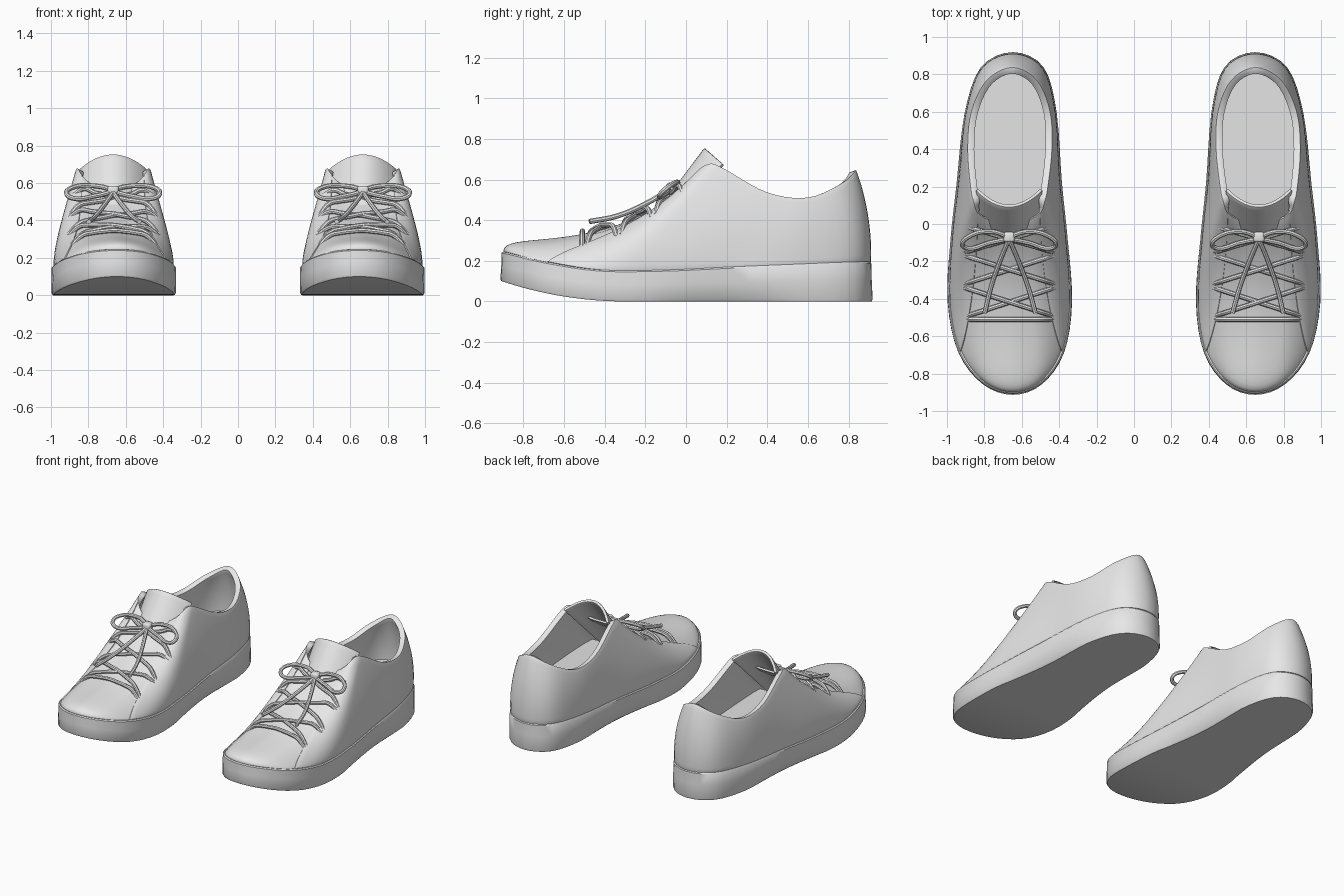
import bpy
import bmesh
from mathutils import Matrix, Vector
from mathutils.bvhtree import BVHTree

if "Cube" in bpy.data.objects:
    bpy.data.objects.remove(bpy.data.objects["Cube"])

grey = bpy.data.materials.new("plain_grey")
grey.use_nodes = True
grey.diffuse_color = (0.8, 0.8, 0.8, 1)
grey.node_tree.nodes["Principled BSDF"].inputs["Base Color"].default_value = (0.8, 0.8, 0.8, 1)

SHOE_X = 0.668
parts = []

# Half loops from toe to heel: sole joint, two bulge handles, and the rim
JOINT = [(0, -.9, .245), (.15, -.845, .232), (.268, -.68, .193), (.315, -.42, .155), (.3, -.1, .155),
         (.268, .22, .17), (.235, .58, .185), (.16, .825, .195), (0, .905, .195)]
LOWER = [(0, -.9, .36), (.13, -.83, .33), (.22, -.56, .29), (.315, -.33, .25), (.305, -.05, .28),
         (.262, .27, .28), (.24, .58, .29), (.163, .835, .32), (0, .912, .33)]
UPPER = [(0, -.4, .21), (.09, -.35, .23), (.17, -.25, .31), (.24, -.08, .45), (.24, .07, .5),
         (.25, .33, .42), (.235, .6, .4), (.155, .815, .46), (0, .885, .51)]
RIM = [(0, .02, .585), (.1, .02, .59), (.165, .06, .64), (.185, .12, .675), (.2, .19, .65),
       (.22, .4, .535), (.205, .6, .51), (.13, .765, .58), (0, .832, .645)]


def mirror(half):
    """Close a half loop by mirroring it in x."""
    pts = [Vector(p) for p in half]
    return pts + [Vector((-p.x, p.y, p.z)) for p in pts[-2:0:-1]]


LOOPS = [mirror(h) for h in (JOINT, LOWER, UPPER, RIM)]
COUNT = len(LOOPS[0])


def along(loop, a):
    """Smooth point on a closed loop at parameter a."""
    i = int(a // 1)
    t = a - i
    p, q, r, s = (loop[(i + k) % COUNT] for k in (-1, 0, 1, 2))
    return q + (r - p) * t / 2 + (p * 2 - q * 5 + r * 4 - s) * t**2 / 2 + (q * 3 - p - r * 3 + s) * t**3 / 2


def skin(a, s):
    """Point on the shoe upper: a goes round the foot, s goes up."""
    b, c, d, r = (along(loop, a) for loop in LOOPS)
    m = 1 - s
    return b * m**3 + c * 3 * m * m * s + d * 3 * m * s * s + r * s**3


def place(p):
    """Slight lean of toe and heel to the inner side."""
    return Vector((p.x + 0.02 * (p.y / 0.9) ** 2, p.y, p.z))


def finish(obj):
    """Apply modifiers, set the material and smooth shading."""
    obj.data.materials.append(grey)
    bpy.ops.object.select_all(action="DESELECT")
    obj.select_set(True)
    bpy.context.view_layer.objects.active = obj
    bpy.ops.object.convert(target="MESH")
    bpy.ops.object.shade_smooth_by_angle(angle=0.7)
    parts.append(bpy.context.object)


def add_mesh(name, verts, faces, thickness=0, offset=-1):
    mesh = bpy.data.meshes.new(name)
    mesh.from_pydata([place(v) for v in verts], [], faces)
    obj = bpy.data.objects.new(name, mesh)
    bpy.context.collection.objects.link(obj)
    if thickness:
        solid = obj.modifiers.new("thickness", "SOLIDIFY")
        solid.thickness, solid.offset = thickness, offset
        bevel = obj.modifiers.new("rounding", "BEVEL")
        bevel.width, bevel.segments, bevel.angle_limit = thickness * 0.3, 2, 0.9
    finish(obj)


def grid(func, nu, nv):
    """Vertices and quads of a sheet over the unit square."""
    verts = [func(i / nu, j / nv) for i in range(nu + 1) for j in range(nv + 1)]
    w = nv + 1
    faces = [(i * w + j, i * w + w + j, i * w + w + j + 1, i * w + j + 1)
             for i in range(nu) for j in range(nv)]
    return verts, faces


# Upper: side quarters overlap the vamp along the lacing edge
add_mesh("quarters", *grid(lambda u, v: skin(2 + 12 * u, v), 60, 14), 0.036, -0.7)
add_mesh("vamp", *grid(lambda u, v: skin(-2.3 + 4.6 * u, v), 24, 18), 0.015)


# Tongue: curved sheet running under the vamp and rising out of the throat
def tongue_point(u, v):
    u = 2 * u - 1
    return Vector((u * (0.13 + 0.05 * v), -0.2 + 0.29 * v + 0.09 * u * u * v,
                   0.37 + 0.385 * v - 0.078 * u**2))


add_mesh("tongue", *grid(tongue_point, 16, 14), 0.02)


# Footbed: raised floor inside the upper
def footbed_point(u, v):
    p = skin(3 + 4.9 * v, 0.33)
    return Vector((p.x * 0.93 * (2 * u - 1), p.y * 0.97, 0.27 + 0.03 * p.y))


add_mesh("footbed", *grid(footbed_point, 8, 24))

# Sole: rings from top edge to ground, capped by strips from side to side
N = 64


def sole_ring(sx, sy, height, waist=0):
    ring = []
    for k in range(N):
        p = along(LOOPS[0], k * COUNT / N)
        pinch = 1 - waist * max(0, 1 - ((p.y - 0.2) / 0.4) ** 2)
        ground = 0.1 * (max(0, -0.3 - p.y) / 0.6) ** 2
        ring.append(Vector((p.x * sx * pinch, p.y * sy, ground + (p.z - ground) * height)))
    return ring


rings = [sole_ring(1.03, 1.0, 1.0), sole_ring(1.05, 1.008, 0.96), sole_ring(1.055, 1.01, 0.55, 0.02),
         sole_ring(1.05, 1.015, 0.06, 0.08), sole_ring(1.03, 1.01, 0, 0.1)]
verts = sum(rings, [])
faces = [(r * N + (k + 1) % N, r * N + k, r * N + N + k, r * N + N + (k + 1) % N)
         for r in range(len(rings) - 1) for k in range(N)]
last = (len(rings) - 1) * N
for k in range(N // 2):
    strip = [k, k + 1, (N - k - 1) % N, (N - k) % N]
    strip = list(dict.fromkeys(strip))
    faces.append(strip)
    faces.append([last + i for i in reversed(strip)])
add_mesh("sole", verts, faces)

# Laces: rest on the upper, found by casting down on it
tree = BVHTree.FromPolygons(*grid(lambda u, v: skin(COUNT * u, v), 96, 20))


def rest(x, y, lift):
    hit = tree.ray_cast(Vector((x, y, 2)), Vector((0, 0, -1)))[0]
    return Vector((x, y, hit.z + lift))


def add_cords(name, paths, radius):
    curve = bpy.data.curves.new(name, "CURVE")
    curve.dimensions = "3D"
    curve.bevel_depth, curve.bevel_resolution = radius, 2
    curve.resolution_u, curve.use_fill_caps = 5, True
    for path in paths:
        spline = curve.splines.new("BEZIER")
        spline.bezier_points.add(len(path) - 1)
        for point, co in zip(spline.bezier_points, path):
            point.co = place(Vector(co))
            point.handle_left_type = point.handle_right_type = "AUTO"
    obj = bpy.data.objects.new(name, curve)
    bpy.context.collection.objects.link(obj)
    finish(obj)


def crossing(start, end, height):
    """One lace between two eyelets, sunk into the upper at both ends."""
    path = []
    for k in range(9):
        t = k / 8
        x, y = (s + (e - s) * t for s, e in zip(start, end))
        path.append(rest(x, y, -0.008 if k in (0, 8) else height))
    return path


eyelets = [(.225, -.51), (.24, -.34), (.235, -.17), (.21, -.02)]
cords = [crossing((-.225, -.51), eyelets[0], 0.015)]
for (x0, y0), (x1, y1) in zip(eyelets, eyelets[1:]):
    cords.append(crossing((-x0, y0 + 0.02), (x1, y1), 0.014))
    cords.append(crossing((x0, y0 + 0.02), (-x1, y1), 0.022))
add_cords("laces", cords, 0.013)

# Bow: a loop and a loose end on each side of the knot
bow = []
for m in (-1, 1):
    bow.append([(0, -.07, .565), (m * .1, -.04, .585), (m * .22, -.07, .575), (m * .25, -.11, .545),
                (m * .22, -.13, .52), (m * .1, -.1, .53), (0, -.08, .555)])
    bow.append([(0, -.08, .55), (m * .05, -.2, .48), (m * .1, -.34, .42), (m * .135, -.475, .393)])
add_cords("bow", bow, 0.013)

bm = bmesh.new()
bmesh.ops.create_cube(bm, size=1)
bmesh.ops.scale(bm, vec=(0.06, 0.055, 0.05), verts=bm.verts)
bmesh.ops.bevel(bm, geom=bm.edges[:], offset=0.014, segments=3, affect="EDGES", profile=0.5)
bmesh.ops.translate(bm, vec=(0, -0.07, 0.56), verts=bm.verts)
knot = bpy.data.meshes.new("knot")
bm.to_mesh(knot)
bm.free()
knot_obj = bpy.data.objects.new("knot", knot)
bpy.context.collection.objects.link(knot_obj)
finish(knot_obj)

# Second shoe: mirror image of the first
for obj in parts:
    twin = obj.copy()
    twin.data = obj.data.copy()
    twin.data.transform(Matrix.Scale(-1, 4, (1, 0, 0)))
    twin.data.flip_normals()
    twin.name = "left_" + obj.name
    obj.name = "right_" + obj.name
    bpy.context.collection.objects.link(twin)
    obj.location.x, twin.location.x = -SHOE_X, SHOE_X
